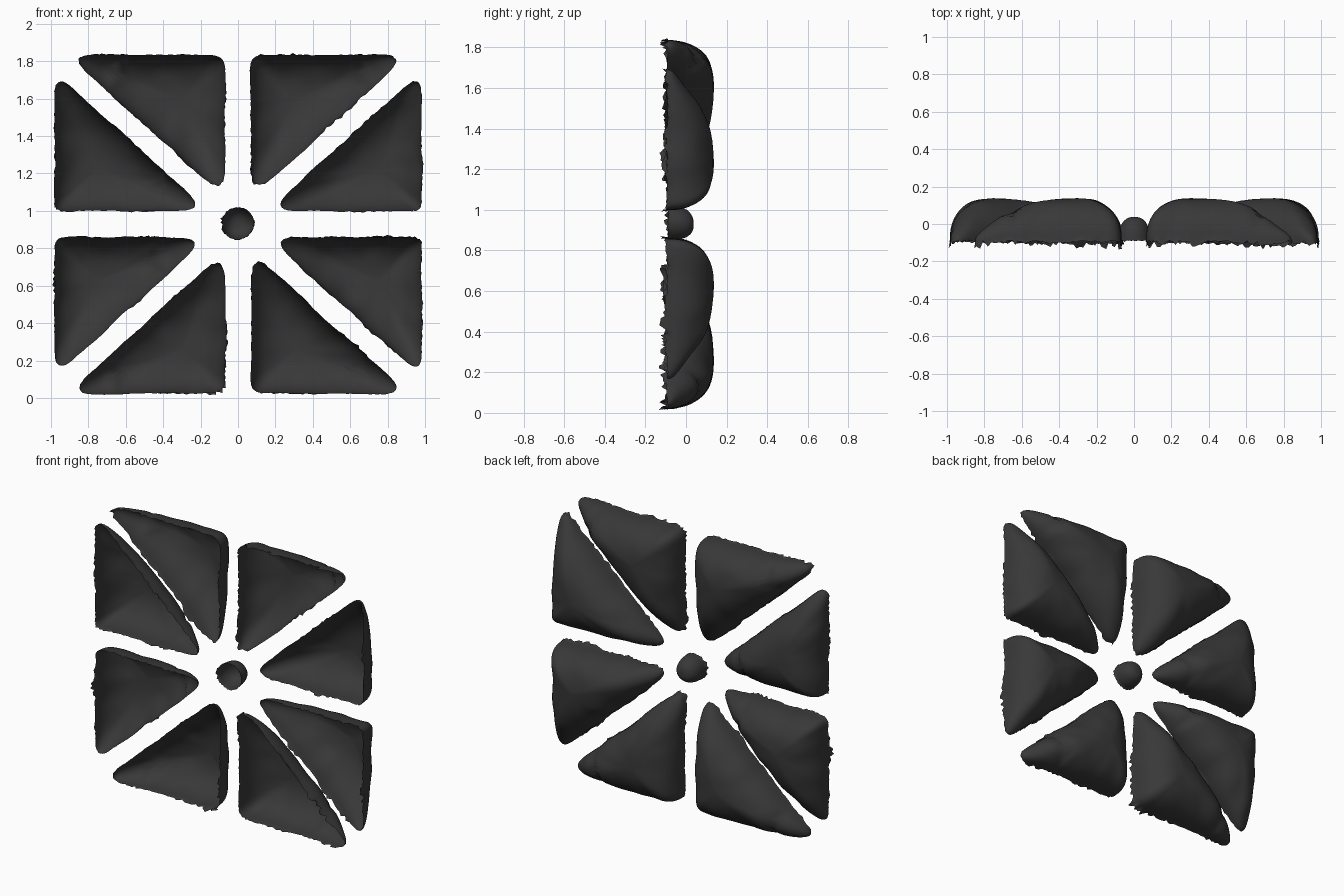
import bpy, bmesh, math, random
from mathutils import Vector, noise

if "Cube" in bpy.data.objects:
    bpy.data.objects.remove(bpy.data.objects["Cube"])

random.seed(4)
MID_Z = 0.929          # height of the horizontal mirror line
RINGS = 16

fabric = bpy.data.materials.new("dark_fabric")
fabric.diffuse_color = (0.04, 0.04, 0.04, 1)
fabric.use_nodes = True
fabric.node_tree.nodes["Principled BSDF"].inputs["Base Color"].default_value = fabric.diffuse_color


def rounded_outline(corners, cuts, n_edge=36, n_corner=10):
    """Triangle outline with each corner rounded by a quadratic curve."""
    pts, n = [], len(corners)
    P = [Vector(c) for c in corners]
    ends = []
    for i in range(n):
        a = P[i] + (P[i - 1] - P[i]).normalized() * cuts[i]
        b = P[i] + (P[(i + 1) % n] - P[i]).normalized() * cuts[i]
        ends.append((a, b))
    for i in range(n):
        a, b = ends[i]
        for k in range(n_corner):
            t = k / n_corner
            pts.append(a * (1 - t) ** 2 + P[i] * 2 * t * (1 - t) + b * t * t)
        nxt = ends[(i + 1) % n][0]
        pts += [b.lerp(nxt, k / n_edge) for k in range(n_edge)]
    return pts


def incenter(corners):
    A, B, C = (Vector(c) for c in corners)
    a, b, c = (B - C).length, (C - A).length, (A - B).length
    return (A * a + B * b + C * c) / (a + b + c)


def puffed_shell(name, outline, centre, rim_y, height, sx=1, flip=False,
                 tips=(), crease=None, wrinkle=0.02, ragged=0.012):
    """Open-fronted domed cloth shell with a ragged rim facing -y."""
    bm = bmesh.new()
    seed = Vector((random.uniform(0, 50), random.uniform(0, 50), 3))

    def place(p, y):
        z = 2 * MID_Z - p.y if flip else p.y
        return bm.verts.new((sx * p.x, y, z))

    def wave(q, scale):
        return noise.noise(Vector((q.x * scale, q.y * scale, 0)) + seed)

    rows = []
    # torn hem, frayed in patches
    row = []
    for p in outline:
        out = (p - centre).normalized()
        fray = max(0.15, 0.5 + 1.2 * wave(p, 5))
        row.append(place(p + out * (0.008 * wave(p, 6) + random.uniform(-0.3, 1.2) * ragged * fray),
                         rim_y - random.uniform(0, 0.04) * fray))
    rows.append(row)
    # dome rings, elliptical cross-section, sinking towards the sharp tips
    for j in range(RINGS):
        a = 0.5 * math.pi * j / RINGS
        s = 1 - math.cos(a) ** 0.85
        h = math.sin(a) ** 0.85
        row = []
        for p in outline:
            q = p.lerp(centre, s)
            drop = 1
            for t in tips:
                drop *= 1 - 0.75 * math.exp(-((q - t).length / 0.21) ** 1.6)
            fold = 0
            if crease:                                # pinched crease by one tip
                d = (q - crease[0]).length - crease[1]
                fold = 0.028 * math.exp(-(d / 0.025) ** 2)
            shift = (p - centre).normalized() * (0.012 * wave(p, 6) * (1 - s))
            row.append(place(q + shift, rim_y + height * h * drop
                             + (wrinkle * wave(q, 7) * (1 - s) - fold) * h))
        rows.append(row)
    n = len(outline)
    for r0, r1 in zip(rows, rows[1:]):
        for i in range(n):
            k = (i + 1) % n
            bm.faces.new((r0[i], r0[k], r1[k], r1[i]))
    top = place(centre, rim_y + height)
    for i in range(n):
        bm.faces.new((rows[-1][i], rows[-1][(i + 1) % n], top))
    bmesh.ops.recalc_face_normals(bm, faces=bm.faces)
    if sum(f.normal.y for f in top.link_faces) < 0:
        bmesh.ops.reverse_faces(bm, faces=bm.faces)
    me = bpy.data.meshes.new(name)
    bm.to_mesh(me)
    bm.free()
    for f in me.polygons:
        f.use_smooth = True
    me.materials.append(fabric)
    ob = bpy.data.objects.new(name, me)
    bpy.context.collection.objects.link(ob)
    return ob


# Two wedge shapes, each repeated in all four quadrants: corners, rounding,
# the two sharp tips (the first gets the crease)
inner = [(0.07, 1.075), (0.07, 1.83), (0.915, 1.838)]
side = [(0.16, 1.0), (0.98, 1.0), (0.98, 1.74)]
wedges = [("inner_cushion", inner, (0.16, 0.07, 0.16), (2, 0)),
          ("side_cushion", side, (0.16, 0.05, 0.13), (0, 2))]

for label, corners, cuts, sharp in wedges:
    outline = rounded_outline(corners, cuts)
    c = incenter(corners)
    tips = [Vector(corners[i]) for i in sharp]
    for sx in (1, -1):
        for flip in (False, True):
            name = "_".join((("lower" if flip else "upper"),
                             ("right" if sx > 0 else "left"), label))
            creased = label == "inner_cushion" or random.random() < 0.4
            puffed_shell(name, outline, c, -0.088, 0.226, sx, flip, tips,
                         (tips[0], random.uniform(0.24, 0.32)) if creased else None)

# Small round button in the middle
circle = [Vector((0.086 * math.cos(t), 0.93 + 0.086 * math.sin(t)))
          for t in (2 * math.pi * i / 60 for i in range(60))]
puffed_shell("centre_button", circle, Vector((0, 0.93)), -0.085, 0.122,
             wrinkle=0.03, ragged=0.02)
